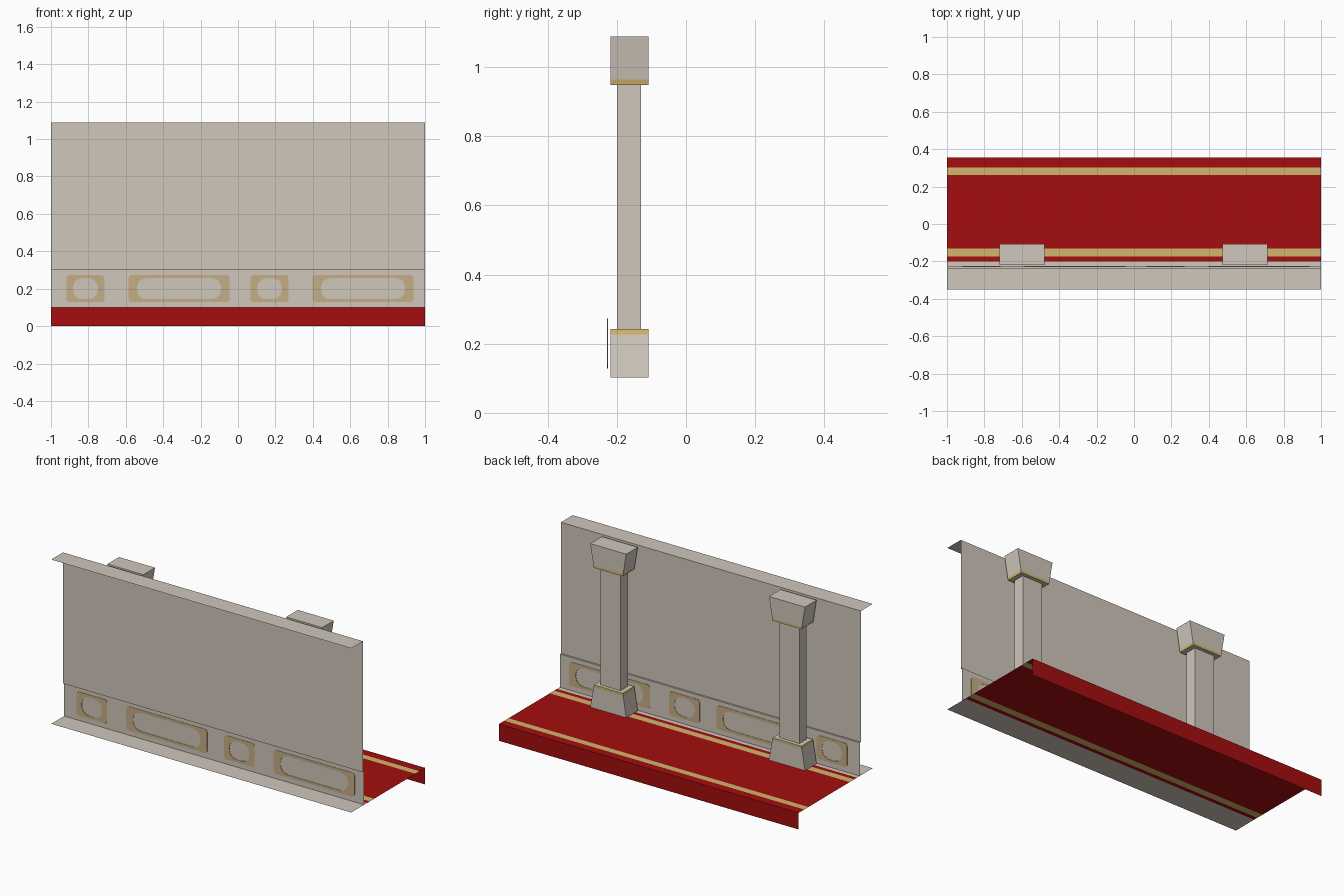
import bpy, bmesh, math

if "Cube" in bpy.data.objects:
    bpy.data.objects.remove(bpy.data.objects["Cube"])


def srgb(r, g, b):
    def lin(c):
        c /= 255
        return c / 12.92 if c <= 0.04045 else ((c + 0.055) / 1.055) ** 2.4
    return (lin(r), lin(g), lin(b), 1)


def material(name, *rgb):
    m = bpy.data.materials.new(name)
    m.diffuse_color = srgb(*rgb)
    m.use_nodes = True
    m.node_tree.nodes["Principled BSDF"].inputs["Base Color"].default_value = m.diffuse_color
    return m


STONE = material("pale stone", 208, 199, 188)
RED = material("carpet red", 163, 13, 14)
GOLD = material("gold trim", 212, 181, 111)
TAN = material("tan inlay", 197, 173, 133)


def finish(name, bm, mats):
    me = bpy.data.meshes.new(name)
    bm.to_mesh(me)
    bm.free()
    for m in mats:
        me.materials.append(m)
    ob = bpy.data.objects.new(name, me)
    bpy.context.collection.objects.link(ob)
    return ob


def sheet(name, profile, mats, indices):
    """Sweep an open (y, z) profile along x; one material index per strip."""
    bm = bmesh.new()
    rows = [[bm.verts.new((x, y, z)) for x in (-1, 1)] for y, z in profile]
    for a, b, i in zip(rows, rows[1:], indices):
        bm.faces.new((a[0], a[1], b[1], b[0])).material_index = i
    return finish(name, bm, mats)


def tapered_block(name, cx, y0, y1, levels, mats, indices):
    """Stack of rectangles given as (half width, z), capped at both ends."""
    bm = bmesh.new()
    rings = [[bm.verts.new(p) for p in ((cx - w, y0, z), (cx + w, y0, z),
                                        (cx + w, y1, z), (cx - w, y1, z))]
             for w, z in levels]
    for a, b, i in zip(rings, rings[1:], indices):
        for k in range(4):
            n = (k + 1) % 4
            bm.faces.new((a[k], a[n], b[n], b[k])).material_index = i
    bm.faces.new(rings[0][::-1])
    bm.faces.new(rings[-1])
    return finish(name, bm, mats)


def round_rect(x0, x1, z0, z1, r, steps=3):
    pts = []
    corners = ((x1 - r, z1 - r), (x0 + r, z1 - r), (x0 + r, z0 + r), (x1 - r, z0 + r))
    for q, (cx, cz) in enumerate(corners):
        for s in range(steps + 1):
            a = math.pi / 2 * (q + s / steps)
            pts.append((cx + r * math.cos(a), cz + r * math.sin(a)))
    return pts


def inlay_frame(name, x0, x1, hx0, hx1, y):
    """Thin plate with a rounded hole, showing on both sides of the wall."""
    outer = round_rect(x0, x1, 0.129, 0.273, 0.016)
    inner = round_rect(hx0, hx1, 0.145, 0.256, 0.048)
    bm = bmesh.new()
    loops = [[bm.verts.new((x, yy, z)) for x, z in pts]
             for pts, yy in ((outer, y - 0.002), (inner, y - 0.002),
                             (inner, y + 0.002), (outer, y + 0.002))]
    n = len(outer)
    for k in range(4):
        a, b = loops[k], loops[(k + 1) % 4]
        for i in range(n):
            j = (i + 1) % n
            bm.faces.new((a[i], a[j], b[j], b[i]))
    bmesh.ops.recalc_face_normals(bm, faces=bm.faces)
    return finish(name, bm, [TAN])


LOW_Y, UP_Y, FRONT, TOP, FLOOR = -0.227, -0.238, -0.35, 1.09, 0.1

# Floor: stone border, striped carpet and the riser at the back edge
sheet("floor_border", [(FRONT, FLOOR), (-0.2, FLOOR)], [STONE], [0])
sheet("carpet", [(-0.2, FLOOR), (-0.174, FLOOR), (-0.131, FLOOR), (0.262, FLOOR),
                 (0.302, FLOOR), (0.355, FLOOR), (0.355, 0)],
      [RED, GOLD], [0, 1, 0, 1, 0, 0])

# Wall: lower panel, small ledge, upper wall and top flange
sheet("wall", [(LOW_Y, FLOOR), (LOW_Y, 0.3), (UP_Y, 0.3), (UP_Y, TOP), (FRONT, TOP)],
      [STONE], [0, 0, 0, 0])

# Inlaid frames on the lower panel, alternating small and long
for i, (x0, x1, margin) in enumerate(((-0.917, -0.714, 0.035), (-0.585, -0.045, 0.045),
                                      (0.067, 0.27, 0.035), (0.398, 0.938, 0.045))):
    inlay_frame(f"inlay_frame_{i + 1}", x0, x1, x0 + margin, x1 - margin, LOW_Y)

# Two columns with tapered bases and capitals, each with a gold band
for side, cx in (("left", -0.598), ("right", 0.594)):
    tapered_block(f"column_base_{side}", cx, -0.218, -0.108,
                  [(0.12, 0.102), (0.099, 0.227), (0.096, 0.243)], [STONE, GOLD], [0, 1])
    tapered_block(f"column_shaft_{side}", cx, -0.199, -0.13,
                  [(0.067, 0.24), (0.067, 0.95)], [STONE], [0])
    tapered_block(f"column_capital_{side}", cx, -0.218, -0.108,
                  [(0.096, 0.948), (0.099, 0.963), (0.12, 1.088)], [STONE, GOLD], [1, 0])
